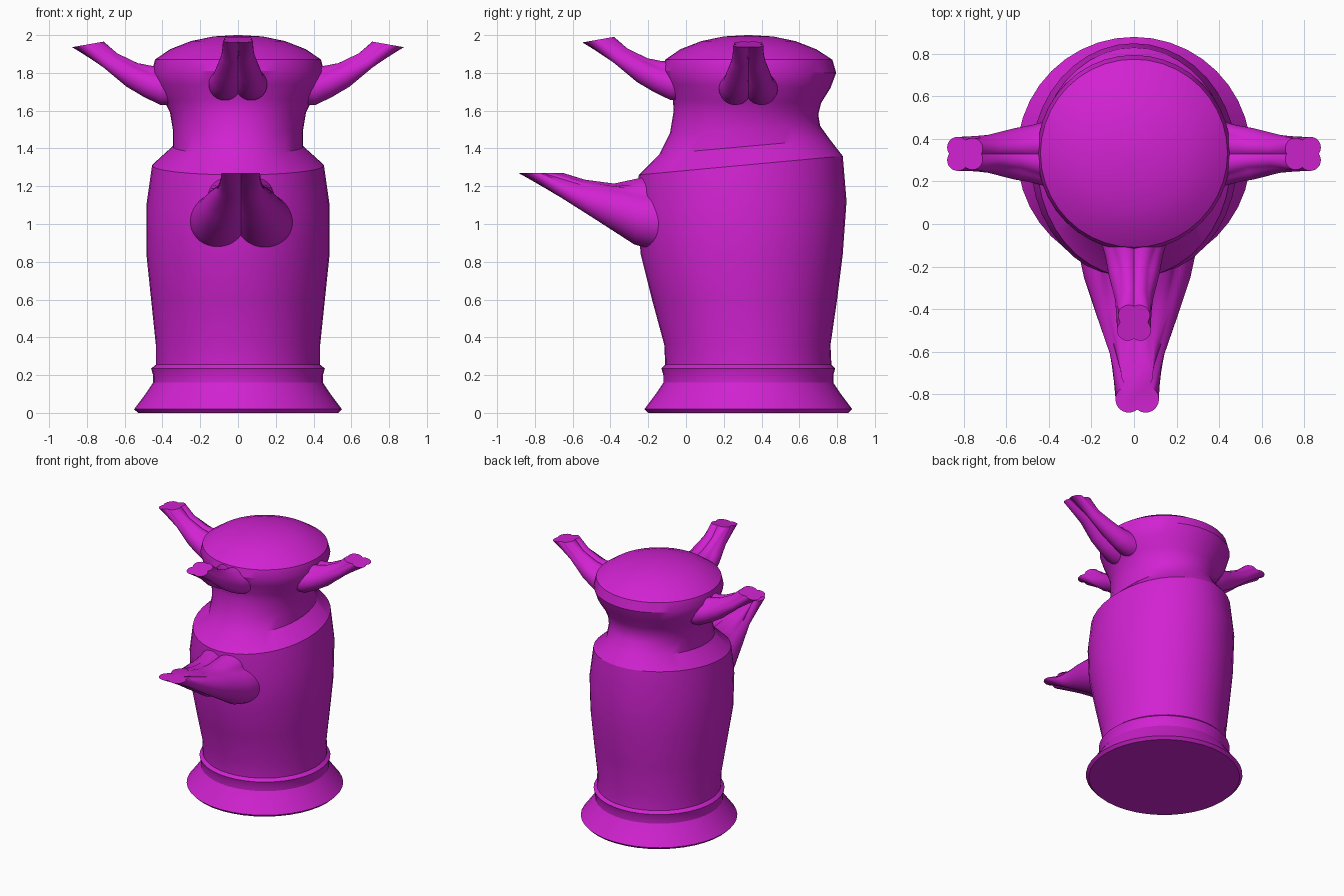
import bpy, bmesh, math
from mathutils import Vector

cube = bpy.data.objects.get("Cube")
if cube:
    bpy.data.objects.remove(cube)

AXIS_Y = 0.33
magenta = bpy.data.materials.new("magenta glaze")
magenta.use_nodes = True
COLOUR = (0.64, 0.016, 0.64, 1)
magenta.diffuse_color = COLOUR
magenta.node_tree.nodes["Principled BSDF"].inputs["Base Color"].default_value = COLOUR


def loft(name, rings, angle):
    """Skin a list of closed rings and cap both ends."""
    bm = bmesh.new()
    loops = [[bm.verts.new(p) for p in ring] for ring in rings]
    for a, b in zip(loops, loops[1:]):
        for i in range(len(a)):
            j = (i + 1) % len(a)
            bm.faces.new((a[i], a[j], b[j], b[i]))
    bm.faces.new(loops[0][::-1])
    bm.faces.new(loops[-1])
    bmesh.ops.recalc_face_normals(bm, faces=bm.faces)
    mesh = bpy.data.meshes.new(name)
    bm.to_mesh(mesh)
    bm.free()
    mesh.materials.append(magenta)
    obj = bpy.data.objects.new(name, mesh)
    bpy.context.collection.objects.link(obj)
    bpy.ops.object.select_all(action="DESELECT")
    obj.select_set(True)
    bpy.context.view_layer.objects.active = obj
    bpy.ops.object.shade_smooth_by_angle(angle=math.radians(angle))
    return obj


def body_ring(front_y, front_z, back_y, back_z, half_width, sides=40):
    """Tilted ellipse through a front point and a back point."""
    ring = []
    for i in range(sides):
        a = math.tau * i / sides
        t = 0.5 + 0.5 * math.sin(a)
        ring.append(Vector((half_width * math.cos(a),
                            front_y + (back_y - front_y) * t,
                            front_z + (back_z - front_z) * t)))
    return ring


# Body: flared foot, bead, belly, slanted shoulder, neck and domed head
body = [
    (-0.20, 0.00, 0.86, 0.00, 0.53), (-0.22, 0.02, 0.88, 0.02, 0.55),
    (-0.16, 0.10, 0.82, 0.10, 0.49), (-0.12, 0.16, 0.78, 0.16, 0.45),
    (-0.12, 0.20, 0.78, 0.20, 0.45), (-0.13, 0.235, 0.79, 0.235, 0.46),
    (-0.11, 0.255, 0.77, 0.255, 0.435), (-0.115, 0.36, 0.765, 0.36, 0.435),
    (-0.18, 0.60, 0.80, 0.60, 0.46), (-0.24, 0.84, 0.83, 0.84, 0.485),
    (-0.26, 1.08, 0.85, 1.12, 0.485), (-0.25, 1.26, 0.83, 1.36, 0.455),
    (-0.14, 1.37, 0.76, 1.45, 0.345), (-0.085, 1.48, 0.71, 1.52, 0.345),
    (-0.065, 1.60, 0.70, 1.58, 0.36), (-0.07, 1.66, 0.715, 1.64, 0.39),
    (-0.10, 1.74, 0.765, 1.72, 0.435), (-0.125, 1.81, 0.795, 1.80, 0.455),
    (-0.11, 1.87, 0.775, 1.87, 0.44), (-0.03, 1.925, 0.69, 1.925, 0.36),
    (0.08, 1.968, 0.58, 1.968, 0.25), (0.20, 1.993, 0.46, 1.993, 0.13),
    (0.32, 2.0, 0.34, 2.0, 0.01),
]
loft("body", [body_ring(*r) for r in body], 32)


def spout_ring(dist, z, tilt, low, high, heading, x_shift, dz, sides=64):
    """Outline of four overlapping round lobes, mirrored left and right."""
    out = Vector((math.cos(heading), math.sin(heading), 0))
    side = Vector((-out.y, out.x, 0))
    tilt = math.radians(tilt)
    up = Vector((0, 0, math.cos(tilt))) - out * math.sin(tilt)
    centre = Vector((x_shift, AXIS_Y, z + dz)) + out * dist
    ring = []
    for i in range(sides):
        a = math.tau * i / sides
        c, s = math.cos(a), math.sin(a)
        reach = 0.01
        for lx, ly, r in (low, high):
            for sx in (lx, -lx):
                along = sx * c + ly * s
                gap = r * r - (sx * s - ly * c) ** 2
                if gap > 0:
                    reach = max(reach, along + math.sqrt(gap))
        ring.append(centre + side * (c * reach) + up * (s * reach))
    return ring


# Spout sections: distance, height, tilt, lower lobe, upper lobe (x, offset, radius)
small_spout = [
    (0.25, 1.75, 0, (0.07, -0.01, 0.085), (0.045, 0.04, 0.07)),
    (0.41, 1.75, 0, (0.07, -0.01, 0.085), (0.045, 0.04, 0.07)),
    (0.48, 1.775, 12, (0.065, -0.01, 0.07), (0.038, 0.03, 0.06)),
    (0.56, 1.815, 25, (0.06, -0.01, 0.06), (0.03, 0.02, 0.048)),
    (0.68, 1.885, 45, (0.045, 0, 0.045), (0.03, 0.02, 0.04)),
    (0.80, 1.975, 80, (0.03, -0.03, 0.05), (0.025, 0.04, 0.05)),
]
large_spout = [
    (0.38, 1.05, 0, (0.12, -0.04, 0.155), (0.08, 0.11, 0.10)),
    (0.47, 1.05, 0, (0.12, -0.04, 0.155), (0.08, 0.11, 0.10)),
    (0.58, 1.06, 8, (0.11, -0.03, 0.14), (0.07, 0.09, 0.10)),
    (0.76, 1.11, 25, (0.09, 0, 0.10), (0.03, 0.05, 0.065)),
    (0.93, 1.18, 50, (0.06, 0, 0.07), (0.03, 0.04, 0.045)),
    (1.11, 1.27, 90, (0.04, -0.045, 0.062), (0.015, 0.07, 0.06)),
]
FRONT, LEFT, RIGHT = -math.pi / 2, 0, math.pi
for name, sections, heading, x_shift, dz in (
        ("lower_front_spout", large_spout, FRONT, 0.015, 0),
        ("upper_front_spout", small_spout, FRONT, 0, 0),
        ("left_spout", small_spout, LEFT, 0, -0.025),
        ("right_spout", small_spout, RIGHT, 0, -0.025)):
    loft(name, [spout_ring(*s, heading, x_shift, dz) for s in sections], 40)
